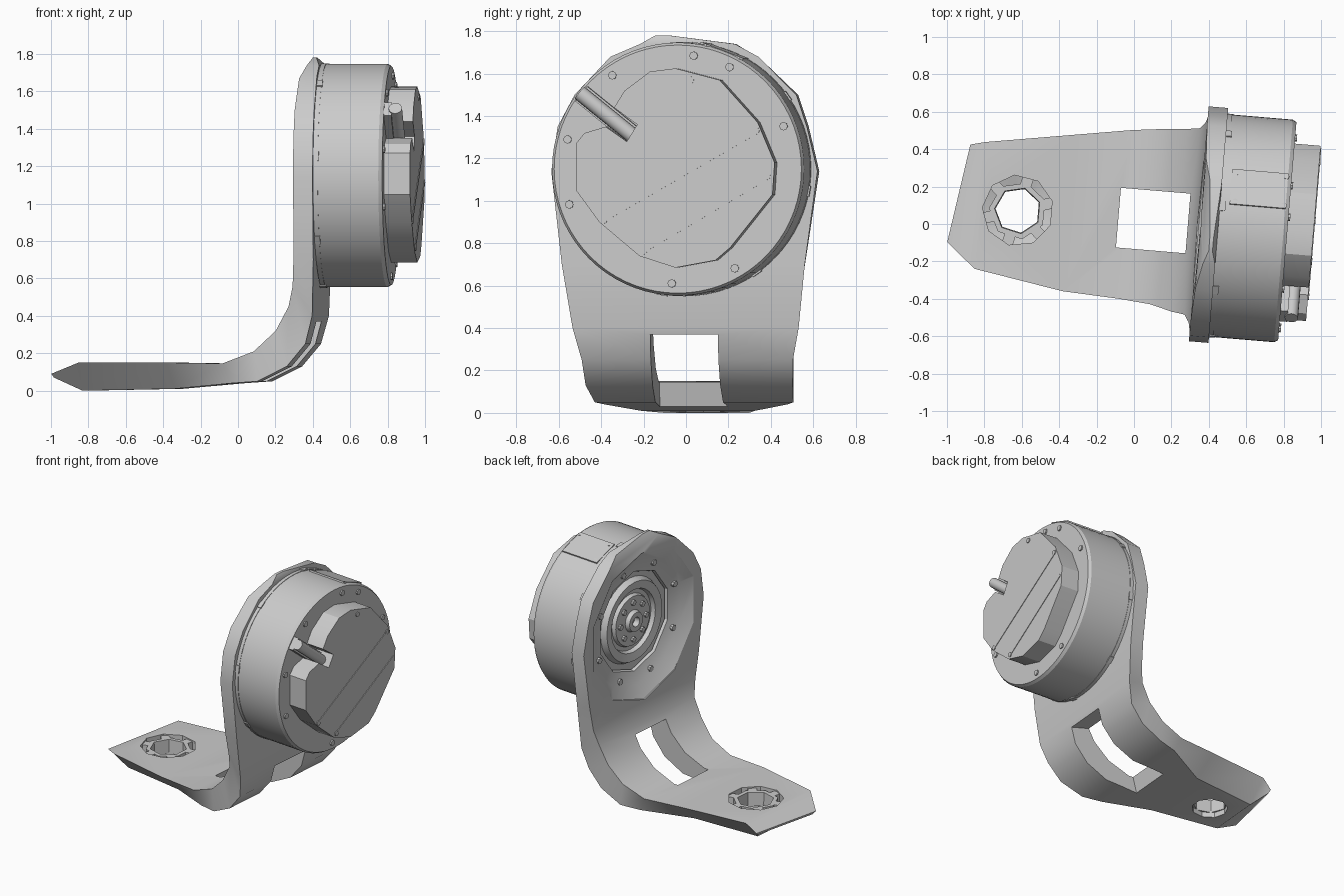
import bpy, bmesh, math
from mathutils import Matrix, Vector

if "Cube" in bpy.data.objects:
    bpy.data.objects.remove(bpy.data.objects["Cube"], do_unlink=True)

GREY = bpy.data.materials.new("light_grey")
GREY.use_nodes = True
COLOUR = (0.6, 0.6, 0.6, 1)
GREY.diffuse_color = COLOUR
GREY.node_tree.nodes["Principled BSDF"].inputs["Base Color"].default_value = COLOUR

TILT = Matrix.Rotation(math.radians(-4.8), 4, "Z")   # whole unit is turned slightly
CY, CZ = 0.03, 1.15                                   # motor axis


def smooth_shade(obj, angle):
    bpy.ops.object.select_all(action="DESELECT")
    obj.select_set(True)
    bpy.context.view_layer.objects.active = obj
    bpy.ops.object.shade_smooth_by_angle(angle=math.radians(angle))


def finish(name, bm, smooth=True):
    bmesh.ops.recalc_face_normals(bm, faces=bm.faces)
    bm.transform(TILT)
    mesh = bpy.data.meshes.new(name)
    bm.to_mesh(mesh)
    bm.free()
    obj = bpy.data.objects.new(name, mesh)
    bpy.context.collection.objects.link(obj)
    mesh.materials.append(GREY)
    if smooth:
        smooth_shade(obj, 25)
    return obj


def lathe(name, profile, segs=64, centre=(0, CY, CZ), axis="X", closed=False):
    """Spin (along axis, radius) points around the motor axis or a vertical axis."""
    bm = bmesh.new()
    vs = [bm.verts.new((a, 0, r)) for a, r in profile]
    edges = [bm.edges.new(p) for p in zip(vs, vs[1:])]
    if closed:
        edges.append(bm.edges.new((vs[-1], vs[0])))
    bmesh.ops.spin(bm, geom=vs + edges, cent=(0, 0, 0), axis=(1, 0, 0),
                   angle=math.tau, steps=segs)
    bmesh.ops.remove_doubles(bm, verts=bm.verts, dist=1e-4)
    if axis == "Z":
        bm.transform(Matrix.Rotation(-math.pi / 2, 4, "Y"))
    bm.transform(Matrix.Translation(centre))
    return finish(name, bm)


def rod(name, p0, p1, r, segs=12):
    p0, p1 = Vector(p0), Vector(p1)
    d = p1 - p0
    bm = bmesh.new()
    bmesh.ops.create_cone(bm, cap_ends=True, segments=segs, radius1=r, radius2=r,
                          depth=d.length)
    bm.transform(Matrix.Translation((p0 + p1) / 2) @ d.to_track_quat("Z", "Y").to_matrix().to_4x4())
    return finish(name, bm)


def box(name, centre, size, spin=0, axis="X"):
    bm = bmesh.new()
    bmesh.ops.create_cube(bm, size=1)
    bm.transform(Matrix.Translation(centre) @ Matrix.Rotation(spin, 4, axis)
                 @ Matrix.Diagonal((*size, 1)))
    return finish(name, bm, False)


def polar(x, r, deg):
    """Point around the motor axis; zero degrees is up, positive goes to +y."""
    a = math.radians(deg)
    return Vector((x, CY + r * math.sin(a), CZ + r * math.cos(a)))


def cut(obj, cutter):
    cutter.hide_render = True
    mod = obj.modifiers.new("cut", "BOOLEAN")
    mod.operation, mod.solver, mod.object = "DIFFERENCE", "EXACT", cutter
    bpy.context.view_layer.objects.active = obj
    bpy.ops.object.modifier_apply(modifier=mod.name)
    bpy.data.objects.remove(cutter, do_unlink=True)


# Bracket: inner x, z, outer x, z, y range, narrowing of the outer side, end skew
STATIONS = [
    (-.96, .09, -.95, .07, -.18, .35, .02, .15),
    (-.83, .15, -.82, .00, -.31, .37, .14, 0),
    (-.35, .15, -.32, .01, -.39, .45, .15, 0),
    (-.05, .145, 0, .04, -.405, .50, .02, 0),
    (.12, .21, .14, .05, -.42, .52, 0, 0),
    (.24, .32, .30, .13, -.45, .53, 0, 0),
    (.31, .45, .40, .25, -.46, .54, 0, 0),
    (.335, .56, .44, .40, -.50, .57, 0, 0),
    (.345, .75, .45, .70, -.55, .60, 0, 0),
    (.345, 1.14, .45, 1.14, -.60, .66, 0, 0),
    (.345, 1.35, .45, 1.35, -.57, .61, 0, 0),
    (.345, 1.50, .45, 1.50, -.49, .56, 0, 0),
    (.355, 1.67, .45, 1.68, -.32, .38, 0, 0),
    (.385, 1.74, .45, 1.74, -.18, .27, 0, 0),
    (.41, 1.78, .43, 1.78, -.11, -.04, 0, 0),
]
bm = bmesh.new()
loops = []
for xi, zi, xo, zo, y0, y1, n, k in STATIONS:
    loops.append([bm.verts.new((x + k * y, y, z)) for x, y, z in
                  ((xi, y0, zi), (xi, y1, zi), (xo, y1 - n, zo), (xo, y0 + n, zo))])
for a, b in zip(loops, loops[1:]):
    for i in range(4):
        j = (i + 1) % 4
        bm.faces.new((a[i], a[j], b[j], b[i]))
bm.faces.new(loops[0])
bm.faces.new(loops[-1])
bracket = finish("bracket", bm, False)

# Openings: bend window, stepped foot hole, wide tapered motor seat
FOOT = (-.625, .02, 0)
cut(bracket, box("window_cutter", (.24, .027, .007), (.70, .32, .80), .25, "Y"))
cut(bracket, lathe("foot_cutter", [(-.1, 0), (-.1, .125), (.05, .125), (.07, .19),
                                   (.3, .19), (.3, 0)], 9, FOOT, "Z"))
cut(bracket, lathe("seat_cutter", [(.30, 0), (.30, .57), (.345, .55), (.40, .46),
                                   (.43, .37), (.48, .35), (.48, 0)], 10))
smooth_shade(bracket, 38)

# Foot fitting: faceted ring on spokes
lathe("foot_ring", [(.04, .12), (.04, .15), (.14, .155), (.14, .125)], 7, FOOT, "Z", True)
for i in range(6):
    a = math.tau * i / 6 + .3
    mid = Vector(FOOT) + Vector((.17 * math.cos(a), .17 * math.sin(a), .10))
    box("foot_spoke", mid, (.08, .06, .08), a, "Z")

# Motor housing with a sunken output face
lathe("motor_housing", [(.465, 0), (.465, .50), (.45, .56), (.45, .60), (.475, .60),
                        (.475, .597), (.80, .597), (.82, .585), (.82, 0)], 72)
lathe("output_ring", [(.465, .22), (.435, .23), (.425, .29), (.465, .31)], 32, closed=True)
lathe("output_hub", [(.465, .19), (.44, .18), (.44, .08), (.41, .07), (.41, .035),
                     (.45, .03), (.45, 0)], 24)
for i in range(8):
    rod("hub_bolt", polar(.425, .135, i * 45), polar(.46, .135, i * 45), .02, 8)
    rod("seat_bolt", polar(.395, .42, i * 45 + 20), polar(.43, .42, i * 45 + 20), .022, 8)
    a = i * 45 + 10
    box("flange_tab", polar(.46, .585, a), (.04, .05, .04), -math.radians(a))

# Plate with screws on top of the housing
A = 21
box("top_plate", polar(.65, .582, A), (.30, .20, .034), -math.radians(A))
for x in (.53, .79):
    for a in (A - 8, A + 8):
        rod("plate_screw", polar(x, .58, a), polar(x, .604, a), .016, 8)

# Front cap with a notch for the connector
CAP = [(-.47, .12), (-.47, -.10), (-.36, -.25), (-.17, -.41), (0, -.465),
       (.19, -.43), (.26, -.37), (.46, -.12), (.47, .03), (.39, .22), (.21, .42),
       (0, .475), (-.12, .46), (-.24, .37), (-.29, .29), (-.18, .21),
       (-.23, .13), (-.33, .20), (-.43, .17)]
bm = bmesh.new()
base = bm.faces.new([bm.verts.new((.81, CY + y, CZ + z)) for y, z in CAP])
top = bmesh.ops.extrude_face_region(bm, geom=[base])
bmesh.ops.translate(bm, vec=(.15, 0, 0),
                    verts=[v for v in top["geom"] if isinstance(v, bmesh.types.BMVert)])
finish("front_cap", bm)

# Raised diagonal ribs on the cap
for y0, z0, y1, z1 in ((-.34, -.24, .39, .18), (-.16, -.39, .45, -.03)):
    box("cap_rib", (.96, CY + (y0 + y1) / 2, CZ + (z0 + z1) / 2),
        (.008, math.hypot(y1 - y0, z1 - z0), .02), math.atan2(z1 - z0, y1 - y0))

# Connector: pin on a base strip
start, end = Vector((.88, CY - .46, CZ + .36)), Vector((.88, CY - .20, CZ + .15))
rod("connector_pin", start, end, .036, 16)
box("connector_base", (start + end) / 2 - Vector((.045, 0, 0)), (.05, .32, .09),
    math.atan2(end.z - start.z, end.y - start.y))

# Screws on the front rim and cap edge
for a in (-75, -108, -35, 8, 27, 68, 150, 183):
    rod("rim_screw", polar(.80, .54, a), polar(.83, .54, a), .02, 8)
for y, z in ((.07, .42), (.38, .18), (-.34, -.24), (-.15, -.385)):
    rod("cap_screw", (.94, CY + y, CZ + z), (.966, CY + y, CZ + z), .018, 8)
